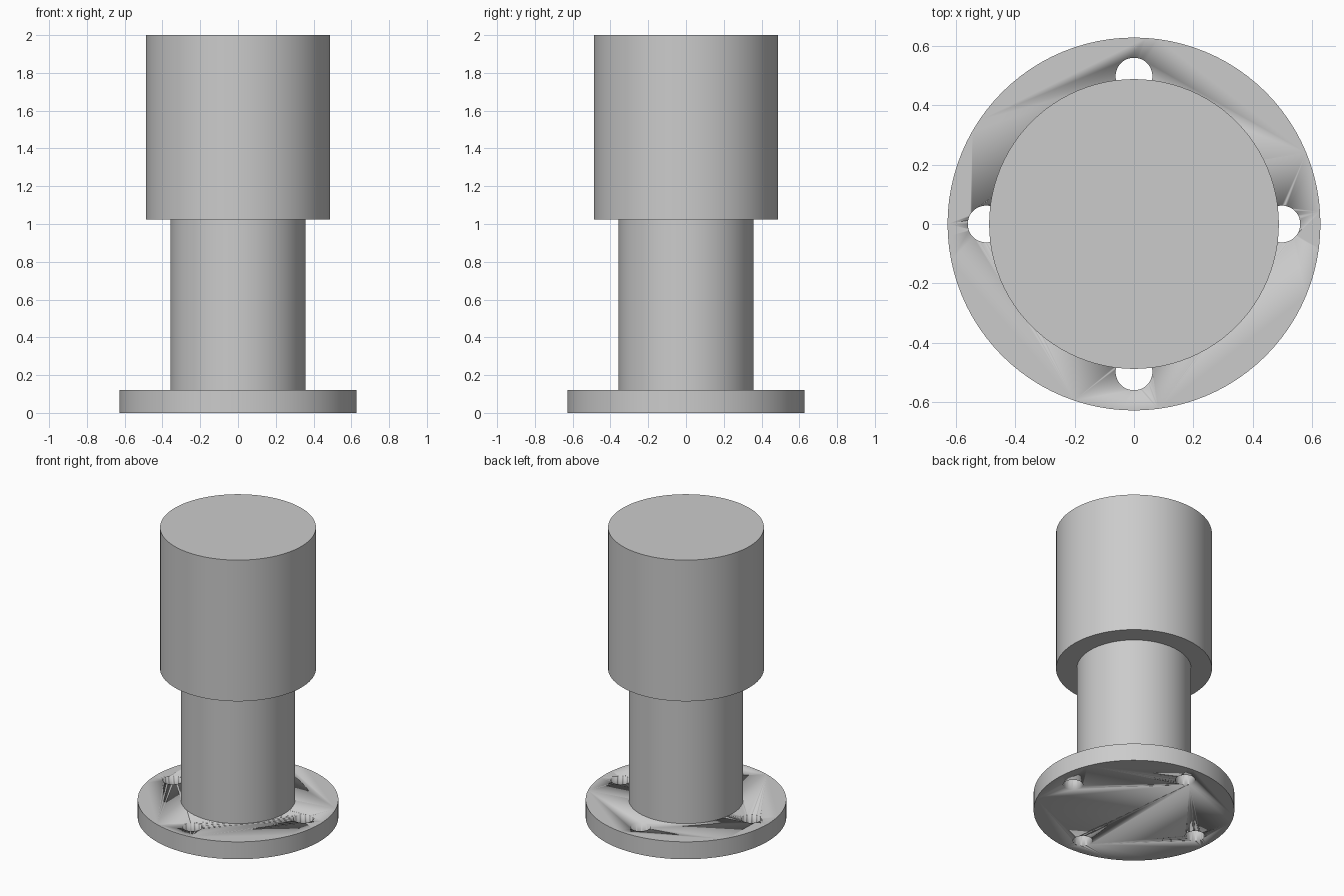
import bpy
import math

cube = bpy.data.objects.get("Cube")
if cube:
    bpy.data.objects.remove(cube, do_unlink=True)

STEEL = (0.6, 0.6, 0.6, 1.0)
steel = bpy.data.materials.new("grey_steel")
steel.use_nodes = True
steel.diffuse_color = STEEL
steel.node_tree.nodes["Principled BSDF"].inputs["Base Color"].default_value = STEEL


def cylinder(name, radius, bottom, top, x=0.0, y=0.0, sides=96):
    """Upright cylinder between two heights."""
    bpy.ops.mesh.primitive_cylinder_add(
        vertices=sides, radius=radius, depth=top - bottom,
        location=(x, y, (bottom + top) / 2))
    obj = bpy.context.object
    obj.name = name
    obj.data.materials.append(steel)
    bpy.ops.object.shade_smooth_by_angle(angle=math.radians(30))
    return obj


# Stacked body; the neck runs slightly into its neighbours
FLANGE_TOP, HEAD_BOTTOM, HEIGHT = 0.12, 1.025, 2.0
flange = cylinder("base_flange", 0.628, 0, FLANGE_TOP)
cylinder("neck", 0.358, FLANGE_TOP - 0.03, HEAD_BOTTOM + 0.03)
cylinder("head", 0.488, HEAD_BOTTOM, HEIGHT)

# Four bolt holes through the flange
BOLT_CIRCLE, HOLE_RADIUS = 0.498, 0.062
for i in range(4):
    angle = i * math.pi / 2
    cutter = cylinder(f"bolt_hole_cutter_{i + 1}", HOLE_RADIUS, -0.1, FLANGE_TOP + 0.1,
                      BOLT_CIRCLE * math.cos(angle), BOLT_CIRCLE * math.sin(angle), 48)
    cutter.hide_render = True
    cutter.display_type = 'WIRE'
    cut = flange.modifiers.new(f"bolt_hole_{i + 1}", 'BOOLEAN')
    cut.operation = 'DIFFERENCE'
    cut.solver = 'EXACT'
    cut.object = cutter
    # Apply the cut, then drop the helper
    bpy.context.view_layer.objects.active = flange
    bpy.ops.object.modifier_apply(modifier=cut.name)
    bpy.data.objects.remove(cutter, do_unlink=True)
